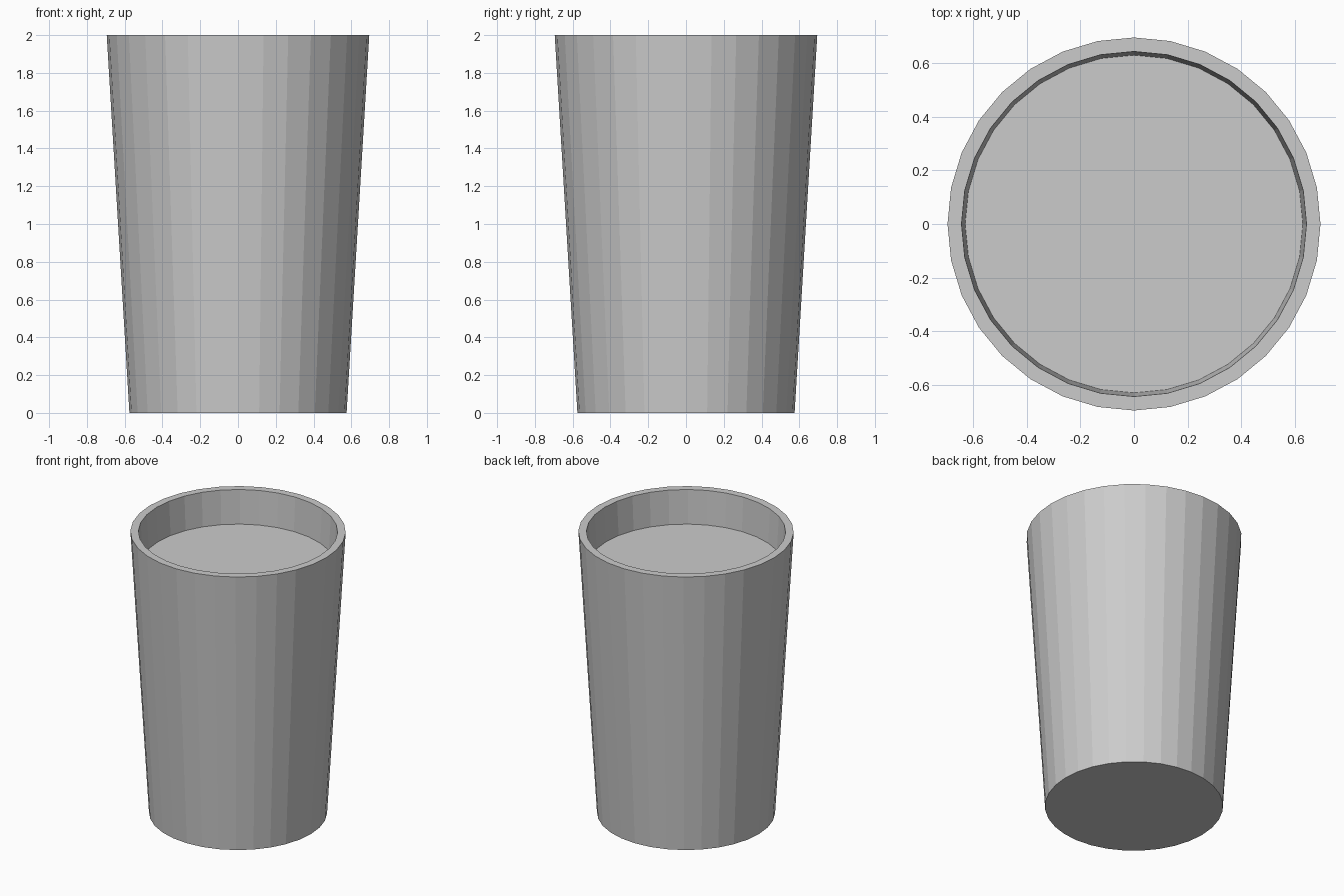
import bpy, bmesh, math

if "Cube" in bpy.data.objects:
    bpy.data.objects.remove(bpy.data.objects["Cube"])

SIDES = 32


def lathe(name, profile):
    """Revolve (radius, z) rings, capping the first and last ring."""
    bm = bmesh.new()
    rings = []
    for r, z in profile:
        rings.append([bm.verts.new((r * math.cos(2 * math.pi * i / SIDES),
                                    r * math.sin(2 * math.pi * i / SIDES), z))
                      for i in range(SIDES)])
    for a, b in zip(rings, rings[1:]):
        for i in range(SIDES):
            j = (i + 1) % SIDES
            bm.faces.new((a[i], a[j], b[j], b[i]))
    bm.faces.new(rings[0][::-1])
    bm.faces.new(rings[-1])
    bmesh.ops.recalc_face_normals(bm, faces=bm.faces)
    mesh = bpy.data.meshes.new(name)
    bm.to_mesh(mesh)
    bm.free()
    obj = bpy.data.objects.new(name, mesh)
    bpy.context.collection.objects.link(obj)
    return obj


# Tapered tumbler: outer wall, flat rim, inner wall, inner floor
lathe("glass", [(0.575, 0), (0.695, 2), (0.643, 2), (0.533, 0.1)])

# Drink filling it, sunk slightly into the wall so no gap shows
lathe("drink", [(0.538, 0.09), (0.633, 1.76)])
